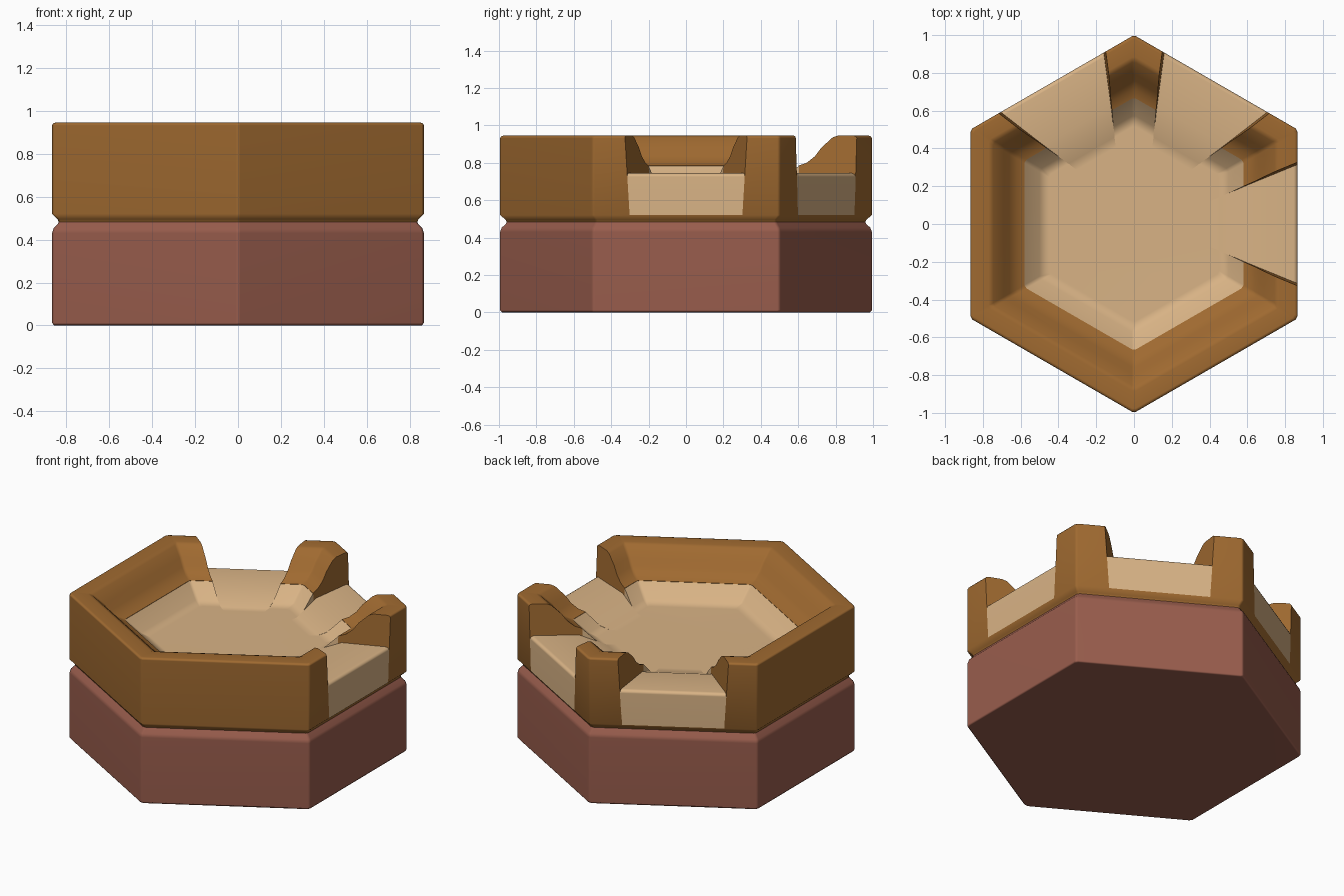
import bpy, bmesh, math
from mathutils import Matrix, Vector

cube = bpy.data.objects.get("Cube")
if cube:
    bpy.data.objects.remove(cube, do_unlink=True)


def material(name, rgb):
    m = bpy.data.materials.new(name)
    m.use_nodes = True
    m.diffuse_color = (*rgb, 1)
    m.node_tree.nodes["Principled BSDF"].inputs["Base Color"].default_value = (*rgb, 1)
    return m


brown = material("earth brown", (0.35, 0.144, 0.03))
sand = material("sand", (0.69, 0.45, 0.235))
red = material("clay red", (0.32, 0.11, 0.074))


def finish(bm, name, mat):
    bmesh.ops.recalc_face_normals(bm, faces=bm.faces)
    mesh = bpy.data.meshes.new(name)
    bm.to_mesh(mesh)
    bm.free()
    mesh.materials.append(mat)
    obj = bpy.data.objects.new(name, mesh)
    bpy.context.collection.objects.link(obj)
    return obj


def hex_ring(apothem, z, chamfer=0.012):
    """Hexagon with lightly chamfered corners, one flat side facing +x."""
    half = apothem / math.sqrt(3)
    points = []
    for i in range(6):
        turn = Matrix.Rotation(math.radians(60 * i), 3, 'Z')
        for y in (chamfer - half, half - chamfer):
            points.append(turn @ Vector((apothem, y, z)))
    return points


def hex_lathe(name, profile, mat, closed=False):
    """Sweep an (apothem, z) profile around the hexagon."""
    bm = bmesh.new()
    rings = [[bm.verts.new(p) for p in hex_ring(a, z)] for a, z in profile]
    pairs = list(zip(rings, rings[1:]))
    if closed:
        pairs.append((rings[-1], rings[0]))
    else:
        bm.faces.new(rings[0])
        bm.faces.new(rings[-1])
    for low, high in pairs:
        for i in range(len(low)):
            j = (i + 1) % len(low)
            bm.faces.new((low[i], low[j], high[j], high[i]))
    return finish(bm, name, mat)


def gap_prism(name, profile, mat, angle, grow=0.0):
    """Wedge following a gap: widens outwards and slightly upwards."""
    bm = bmesh.new()
    sides = []
    for s in (-1, 1):
        sides.append([bm.verts.new((x, s * (0.205 + (x - 0.6) * 0.41
                                            + (z - 0.73) * 0.06 + grow), z))
                      for x, z in profile])
    a, b = sides
    bm.faces.new(a)
    bm.faces.new(b)
    for i in range(len(a)):
        j = (i + 1) % len(a)
        bm.faces.new((a[i], a[j], b[j], b[i]))
    bm.transform(Matrix.Rotation(math.radians(angle), 4, 'Z'))
    return finish(bm, name, mat)


def activate(obj):
    bpy.ops.object.select_all(action='DESELECT')
    obj.select_set(True)
    bpy.context.view_layer.objects.active = obj


def cut(obj, cutter):
    activate(obj)
    mod = obj.modifiers.new("gap", 'BOOLEAN')
    mod.object = cutter
    mod.operation = 'DIFFERENCE'
    mod.solver = 'EXACT'
    bpy.ops.object.modifier_apply(modifier=mod.name)


# Clay base, tapering into the groove
base = hex_lathe("base", [(0.856, 0), (0.866, 0.012), (0.866, 0.43), (0.859, 0.452),
                          (0.838, 0.475), (0.835, 0.485)], red)

# Earth wall with a sloping inner side
wall = hex_lathe("wall", [(0.58, 0.48), (0.835, 0.48), (0.84, 0.495), (0.866, 0.52),
                          (0.866, 0.932), (0.861, 0.941), (0.85, 0.945), (0.77, 0.945),
                          (0.745, 0.935), (0.69, 0.88), (0.66, 0.835), (0.62, 0.80),
                          (0.58, 0.785)], brown, closed=True)

# Sand bowl inside the wall
ground = hex_lathe("ground", [(0.6, 0.485), (0.581, 0.784), (0.5, 0.70), (0.45, 0.68)], sand)

# Three neighbouring gaps, each filled by a low sand ramp
parts = [base, wall, ground]
for n, angle in enumerate((0, 60, 120), 1):
    cutter = gap_prism("gap_cutter", [(0.4, 0.52), (1, 0.52), (1, 1.1), (0.4, 1.1)],
                       sand, angle)
    cutter.hide_render = True
    cut(wall, cutter)
    cut(ground, cutter)
    bpy.data.objects.remove(cutter, do_unlink=True)
    parts.append(gap_prism(f"sand_ramp_{n}", [(0.4, 0.52), (0.866, 0.52), (0.866, 0.725),
                                              (0.86, 0.738), (0.845, 0.745), (0.6, 0.745),
                                              (0.45, 0.68), (0.4, 0.68)],
                           sand, angle, 0.001))

# Soft edges with flat-looking sides
for obj in parts:
    activate(obj)
    bpy.ops.object.shade_smooth_by_angle(angle=math.radians(50))
    mod = obj.modifiers.new("flat_sides", 'WEIGHTED_NORMAL')
    mod.keep_sharp = True
